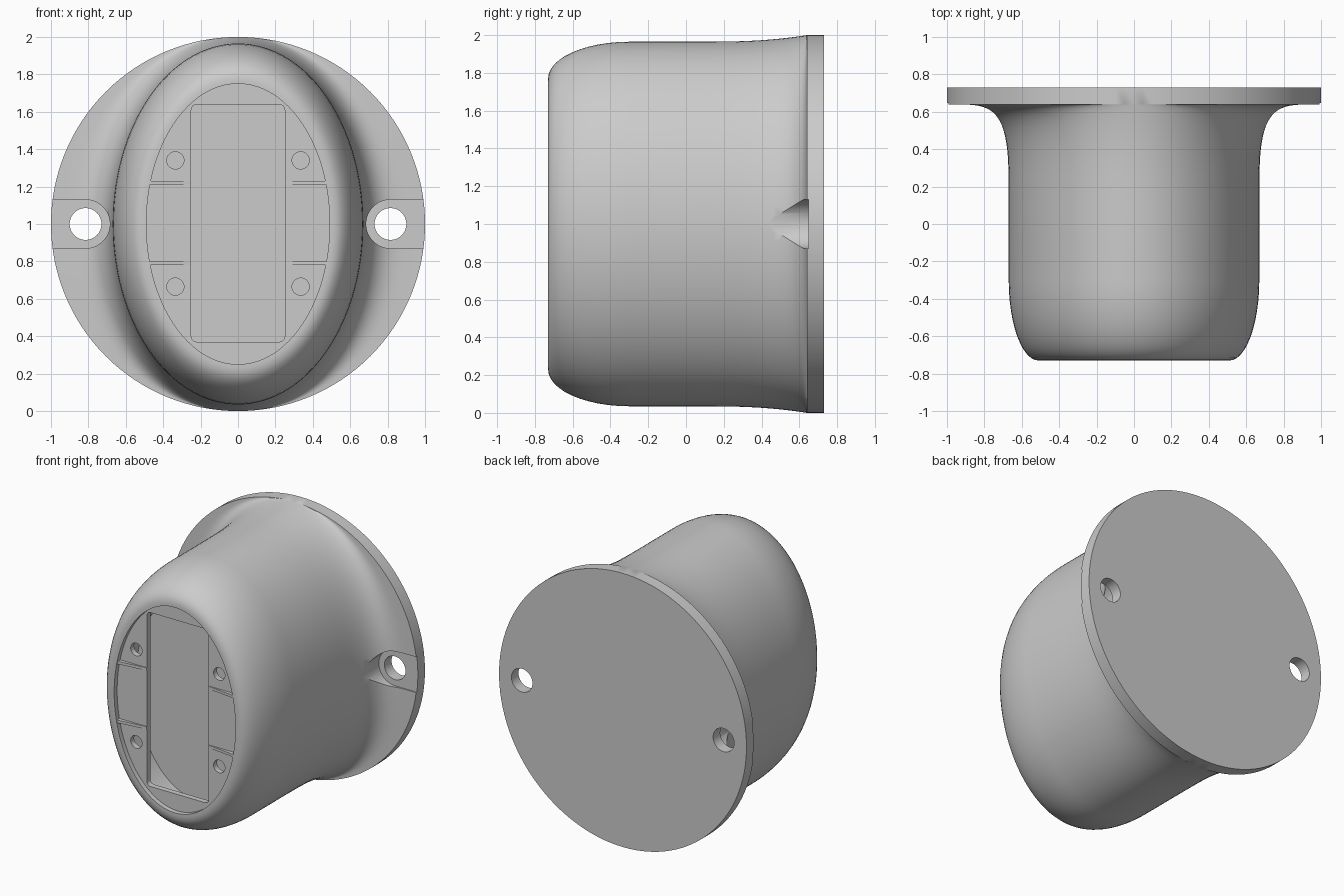
import bpy, bmesh, math

if "Cube" in bpy.data.objects:
    bpy.data.objects.remove(bpy.data.objects["Cube"])

CZ = 1.0   # height of the common axis


def ellipse(a, b, n, x=0.0, z=CZ):
    return [(x + a * math.cos(2 * math.pi * i / n),
             z + b * math.sin(2 * math.pi * i / n)) for i in range(n)]


def loft(name, sections):
    """Closed skin through (y, outline) sections, capped at both ends."""
    bm = bmesh.new()
    loops = [[bm.verts.new((x, y, z)) for x, z in pts] for y, pts in sections]
    n = len(loops[0])
    for lo, hi in zip(loops, loops[1:]):
        for i in range(n):
            j = (i + 1) % n
            bm.faces.new((lo[i], lo[j], hi[j], hi[i]))
    bm.faces.new(loops[0])
    bm.faces.new(loops[-1])
    bmesh.ops.recalc_face_normals(bm, faces=bm.faces)
    mesh = bpy.data.meshes.new(name)
    bm.to_mesh(mesh)
    bm.free()
    ob = bpy.data.objects.new(name, mesh)
    bpy.context.collection.objects.link(ob)
    return ob


def prism(name, pts, y0, y1):
    return loft(name, [(y0, pts), (y1, pts)])


def select(ob):
    bpy.ops.object.select_all(action='DESELECT')
    ob.select_set(True)
    bpy.context.view_layer.objects.active = ob


def cut(ob, cutter):
    mod = ob.modifiers.new("cut", 'BOOLEAN')
    mod.operation = 'DIFFERENCE'
    mod.solver = 'EXACT'
    mod.object = cutter
    cutter.hide_render = True
    select(ob)
    bpy.ops.object.modifier_apply(modifier=mod.name)
    bpy.data.objects.remove(cutter)


def smooth(ob):
    select(ob)
    bpy.ops.object.shade_smooth_by_angle(angle=math.radians(32))


# Housing: oval pocket, rounded nose, oval barrel, flare and round flange
rings = [(-0.48, 0.49, 0.75), (-0.73, 0.49, 0.75)]
for i in range(13):                                   # rounded nose
    t = math.pi / 2 * i / 12
    rings.append((-0.30 - 0.43 * math.cos(t),
                  0.51 + 0.16 * math.sin(t), 0.77 + 0.195 * math.sin(t)))
for i in range(21):                                   # flare, circle at the end
    t = math.pi / 2 * i / 20
    v = math.sin(t) ** 0.5
    u = 1 - max(math.cos(t), 0) ** 0.5
    rings.append((0.10 + 0.54 * v, 0.67 + 0.33 * u, 0.965 + 0.035 * v ** 2.5))
rings.append((0.73, 1.0, 1.0))                        # flange edge
housing = loft("housing", [(y, ellipse(a, b, 128)) for y, a, b in rings])

# Screw holes with open-ended flat seats on both sides of the flange
for s in (-1, 1):
    arc = [(s * (0.815 + 0.13 * math.cos(t)), CZ + 0.13 * math.sin(t))
           for t in (math.pi / 2 + math.pi * i / 32 for i in range(33))]
    seat = [(s * 1.1, CZ + 0.13)] + arc + [(s * 1.1, CZ - 0.13)]
    cut(housing, prism("seat_cutter", seat, 0.0, 0.648))
    cut(housing, prism("screw_cutter", ellipse(0.085, 0.085, 48, s * 0.815), 0.5, 0.9))
smooth(housing)

# Face plate set just inside the rim, with a window and four small holes
plate = prism("face_plate", ellipse(0.492, 0.752, 128), -0.695, -0.655)
window = []
for k, (sx, sz) in enumerate(((1, 1), (-1, 1), (-1, -1), (1, -1))):
    for i in range(7):
        t = math.pi / 2 * (k + i / 6)
        window.append((sx * 0.22 + 0.03 * math.cos(t),
                       1.005 + sz * 0.605 + 0.03 * math.sin(t)))
cut(plate, prism("window_cutter", window, -0.8, -0.6))
for x in (-0.335, 0.335):
    for z in (0.665, 1.34):
        cut(plate, prism("pin_cutter", ellipse(0.046, 0.046, 32, x, z), -0.8, -0.6))
smooth(plate)

# Thin tapered ribs beside the window
for s in (-1, 1):
    for z in (0.79, 1.22):
        rib = prism("rib", [(s * 0.25, z - 0.01), (s * 0.475, z - 0.01),
                            (s * 0.475, z + 0.01), (s * 0.25, z + 0.01)], -0.725, -0.68)
        for v in rib.data.vertices:
            if abs(v.co.x) < 0.3 and v.co.y < -0.7:
                v.co.y = -0.698
